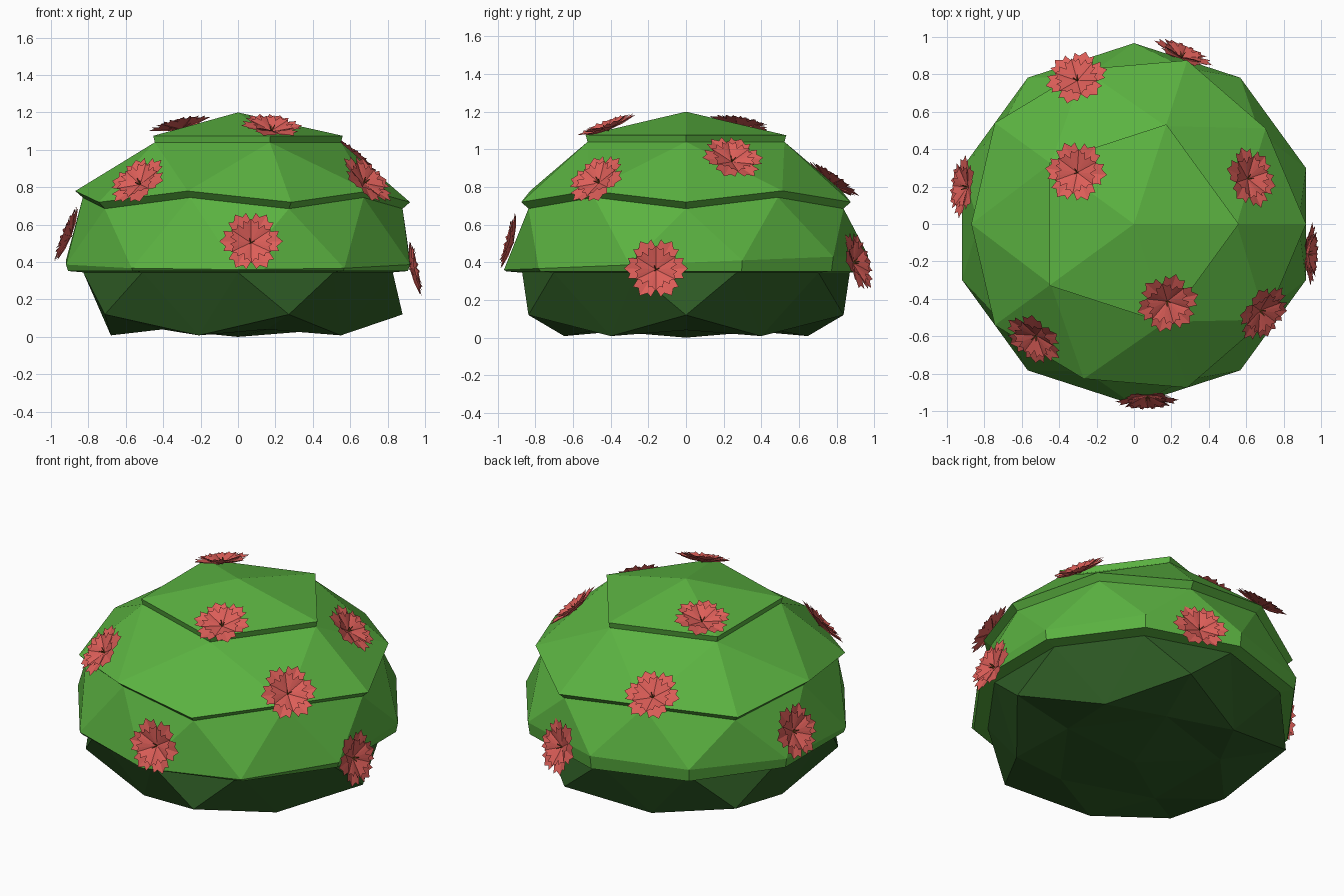
import bpy, bmesh, math
from mathutils import Vector, Matrix
from mathutils.bvhtree import BVHTree

if "Cube" in bpy.data.objects:
    bpy.data.objects.remove(bpy.data.objects["Cube"])


def material(name, rgb):
    m = bpy.data.materials.new(name)
    m.diffuse_color = (*rgb, 1)
    m.use_nodes = True
    m.node_tree.nodes["Principled BSDF"].inputs["Base Color"].default_value = m.diffuse_color
    return m


LEAF = material("leaf green", (0.105, 0.45, 0.053))
DARK = material("dark green", (0.027, 0.105, 0.018))
PETAL = material("petal red", (0.72, 0.112, 0.098))
STAMEN = material("stamen ochre", (0.30, 0.13, 0.02))


def finish(bm, name, mats):
    me = bpy.data.meshes.new(name)
    bm.to_mesh(me)
    bm.free()
    for m in mats:
        me.materials.append(m)
    ob = bpy.data.objects.new(name, me)
    bpy.context.collection.objects.link(ob)
    return ob


def ring(bm, n, start, *rz):
    """Ring of n points; the (radius, height) pairs alternate around it."""
    out = []
    for i in range(n):
        r, z = rz[i % len(rz)]
        a = math.radians(start + 360 * i / n)
        out.append(bm.verts.new((r * math.cos(a), r * math.sin(a), z)))
    return out


def straight(bm, a, b):
    n = len(a)
    for i in range(n):
        j = (i + 1) % n
        bm.faces.new((a[i], b[i], b[j], a[j]))


def antiprism(bm, a, b):
    """Ring b is turned half a step ahead of ring a."""
    n = len(a)
    for i in range(n):
        j = (i + 1) % n
        bm.faces.new((a[i], b[i], a[j]))
        bm.faces.new((a[j], b[i], b[j]))


def five_to_ten(bm, p, q):
    for i in range(5):
        j = (i + 1) % 5
        lo, mid, nxt = q[2 * i], q[2 * i + 1], q[2 * j]
        for f in ((p[i], lo, mid), (p[i], mid, p[j]), (p[j], mid, nxt)):
            bm.faces.new(f)


def fan(bm, a, z):
    c = bm.verts.new((0, 0, z))
    for i in range(len(a)):
        bm.faces.new((c, a[i], a[(i + 1) % len(a)]))


# leafy dome: crown, upper tier and lower tier with overhanging lips
bm = bmesh.new()
crown = ring(bm, 5, 0, (0.56, 1.075))
crown_lip = ring(bm, 5, 0, (0.55, 1.04))
upper = ring(bm, 10, 0, (0.92, 0.72), (0.87, 0.78))
upper_lip = ring(bm, 10, 0, (0.88, 0.685), (0.83, 0.745))
lower = ring(bm, 10, 18, (0.967, 0.36))
skirt = ring(bm, 10, 18, (0.955, 0.352))
under = ring(bm, 10, 18, (0.87, 0.345))
for v in lower:                      # lower rim rises towards the back
    v.co.z += 0.04 * (v.co.y + 0.96)
fan(bm, crown, 1.2)
straight(bm, crown, crown_lip)
five_to_ten(bm, crown_lip, upper)
straight(bm, upper, upper_lip)
antiprism(bm, upper_lip, lower)
straight(bm, lower, skirt)
straight(bm, skirt, under)
fan(bm, under, 0.345)
bmesh.ops.recalc_face_normals(bm, faces=bm.faces)
tree = BVHTree.FromBMesh(bm)
finish(bm, "leafy_dome", [LEAF])

# dark base with zigzag foot
bm = bmesh.new()
top = ring(bm, 10, -18, (0.87, 0.345))
foot = ring(bm, 10, 0, (0.88, 0.12), (0.68, 0.008))
inner = ring(bm, 5, 0, (0.5, 0.04))
fan(bm, top, 0.345)
antiprism(bm, top, foot)
five_to_ten(bm, inner, foot)
fan(bm, inner, 0.0)
bmesh.ops.recalc_face_normals(bm, faces=bm.faces)
finish(bm, "base", [DARK])

# half petal outline: (distance out, sideways, height)
HALF = [(0.095, 0.055, 0.026), (0.148, 0.055, 0.036), (0.138, 0.028, 0.030),
        (0.170, 0.0, 0.030)]


def petals(bm, count, size, lift, turn):
    for k in range(count):
        a = Matrix.Rotation(math.tau * k / count + turn, 3, 'Z')

        def pt(p, side):
            return bm.verts.new(a @ Vector((p[0] * size, p[1] * side * size,
                                            p[2] * lift + 0.004)))
        for side in (-1, 1):
            vs = [pt((0, 0, 0), 1), pt(HALF[0], side), pt(HALF[1], side),
                  pt(HALF[2], side), pt(HALF[3], side),
                  pt((0.09, 0, 0.010), 1)]
            for i in range(1, 5):
                f = (vs[0], vs[i], vs[i + 1])
                bm.faces.new(f if side < 0 else f[::-1])


def flower(name, pos, normal):
    n = Vector(normal).normalized()
    p = Vector(pos)
    hit = tree.ray_cast(p + n * 0.4, -n)[0]
    if hit:
        p = hit
    bm = bmesh.new()
    petals(bm, 6, 1.0, 1.0, 0.0)
    petals(bm, 6, 0.72, 1.3, math.pi / 6)
    red = len(bm.faces)
    # stamens
    for k in range(3):
        a = math.tau * k / 3
        tilt = Matrix.Rotation(a, 4, 'Z') @ Matrix.Rotation(0.4, 4, 'Y')
        bmesh.ops.create_cone(bm, segments=4, radius1=0.004, radius2=0.002,
                              depth=0.04, cap_ends=True,
                              matrix=tilt @ Matrix.Translation((0, 0, 0.022)))
    bm.faces.ensure_lookup_table()
    for f in bm.faces[red:]:
        f.material_index = 1
    ob = finish(bm, name, [PETAL, STAMEN])
    ob.matrix_world = (Matrix.Translation(p + n * 0.004)
                       @ n.to_track_quat('Z', 'Y').to_matrix().to_4x4())


# flowers scattered over the dome: position, facing
FLOWERS = [
    ((0.07, -0.94, 0.51), (0.03, -1, 0.27)),
    ((-0.54, -0.62, 0.84), (-0.45, -0.6, 0.65)),
    ((0.71, -0.49, 0.86), (0.6, -0.45, 0.62)),
    ((0.18, -0.42, 1.12), (0.1, -0.35, 0.93)),
    ((-0.31, 0.28, 1.14), (-0.2, 0.15, 0.95)),
    ((-0.31, 0.79, 0.85), (-0.15, 0.55, 0.8)),
    ((0.63, 0.25, 0.96), (0.6, 0.2, 0.7)),
    ((0.27, 0.93, 0.41), (0.38, 0.9, 0.27)),
    ((0.96, -0.16, 0.37), (1, -0.03, 0.2)),
    ((-0.92, 0.20, 0.55), (-0.95, 0.1, 0.38)),
]
for i, (pos, nrm) in enumerate(FLOWERS):
    flower(f"flower_{i + 1}", pos, nrm)
